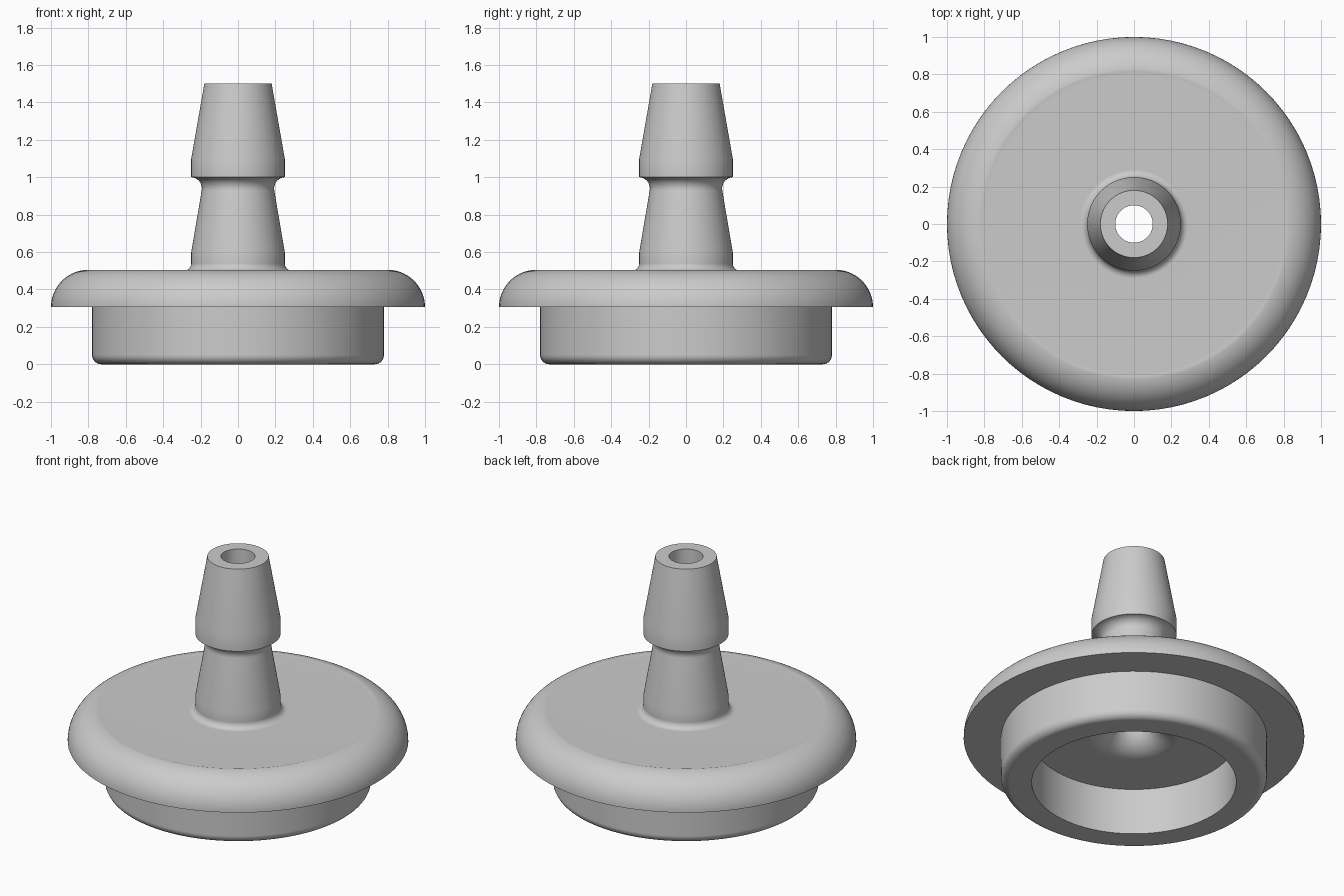
import bpy
import bmesh
from math import cos, sin, pi, radians
from mathutils import Matrix, Vector

cube = bpy.data.objects.get("Cube")
if cube:
    bpy.data.objects.remove(cube, do_unlink=True)

SEGMENTS = 96


def arc(r, z, radius, start, end, steps=12):
    """Fillet points around (r, z), angles in degrees."""
    angles = [radians(start + (end - start) * i / steps) for i in range(steps + 1)]
    return [(r + radius * cos(a), z + radius * sin(a)) for a in angles]


def flat_material(name, colour):
    mat = bpy.data.materials.new(name)
    mat.use_nodes = True
    mat.diffuse_color = colour
    bsdf = next(n for n in mat.node_tree.nodes if n.type == 'BSDF_PRINCIPLED')
    bsdf.inputs["Base Color"].default_value = colour
    return mat


def lathe(name, profile, mat):
    """Turn a closed (radius, height) profile around the z axis."""
    bm = bmesh.new()
    rings = []
    for i in range(SEGMENTS):
        turn = Matrix.Rotation(2 * pi * i / SEGMENTS, 3, 'Z')
        rings.append([bm.verts.new(turn @ Vector((r, 0, z))) for r, z in profile])
    count = len(profile)
    for i, ring in enumerate(rings):
        following = rings[(i + 1) % SEGMENTS]
        for j in range(count):
            k = (j + 1) % count
            bm.faces.new((ring[j], following[j], following[k], ring[k]))
    bmesh.ops.recalc_face_normals(bm, faces=bm.faces)
    mesh = bpy.data.meshes.new(name)
    bm.to_mesh(mesh)
    bm.free()
    mesh.materials.append(mat)
    obj = bpy.data.objects.new(name, mesh)
    bpy.context.collection.objects.link(obj)
    bpy.ops.object.select_all(action='DESELECT')
    obj.select_set(True)
    bpy.context.view_layer.objects.active = obj
    bpy.ops.object.shade_smooth_by_angle(angle=radians(30))
    normals = obj.modifiers.new("Weighted Normals", 'WEIGHTED_NORMAL')
    normals.keep_sharp = True
    return obj


# Plug ring: open cup with a rounded outer bottom edge
plug = [(0.60, 0.30), (0.60, 0)] + arc(0.73, 0.05, 0.05, -90, 0) + [(0.78, 0.305)]

# Flange: flat underside, quarter-round rim
flange = arc(0.80, 0.305, 0.20, 0, 90, 20)
flange[-1] = (0.80, 0.50)

# Stem: root fillet, lower taper, neck fillet, barb
root = arc(0.29, 0.54, 0.04, 270, 180, 8)
neck = arc(0.253, 0.94, 0.06, 190, 90)
barb = [(0.25, 1.0), (0.25, 1.10), (0.18, 1.50)]
stem = root + [(0.25, 0.60)] + neck[:-1] + [(0.247, 1.0)] + barb

# Bore: straight hole that flares into the cup ceiling
bore = [(0.10, 1.50)] + arc(0.27, 0.47, 0.17, 180, 270)

# One moulded hose fitting, revolved from the joined sections
grey = flat_material("light grey plastic", (0.6, 0.6, 0.6, 1))
lathe("hose_fitting", plug + flange + stem + bore, grey)
